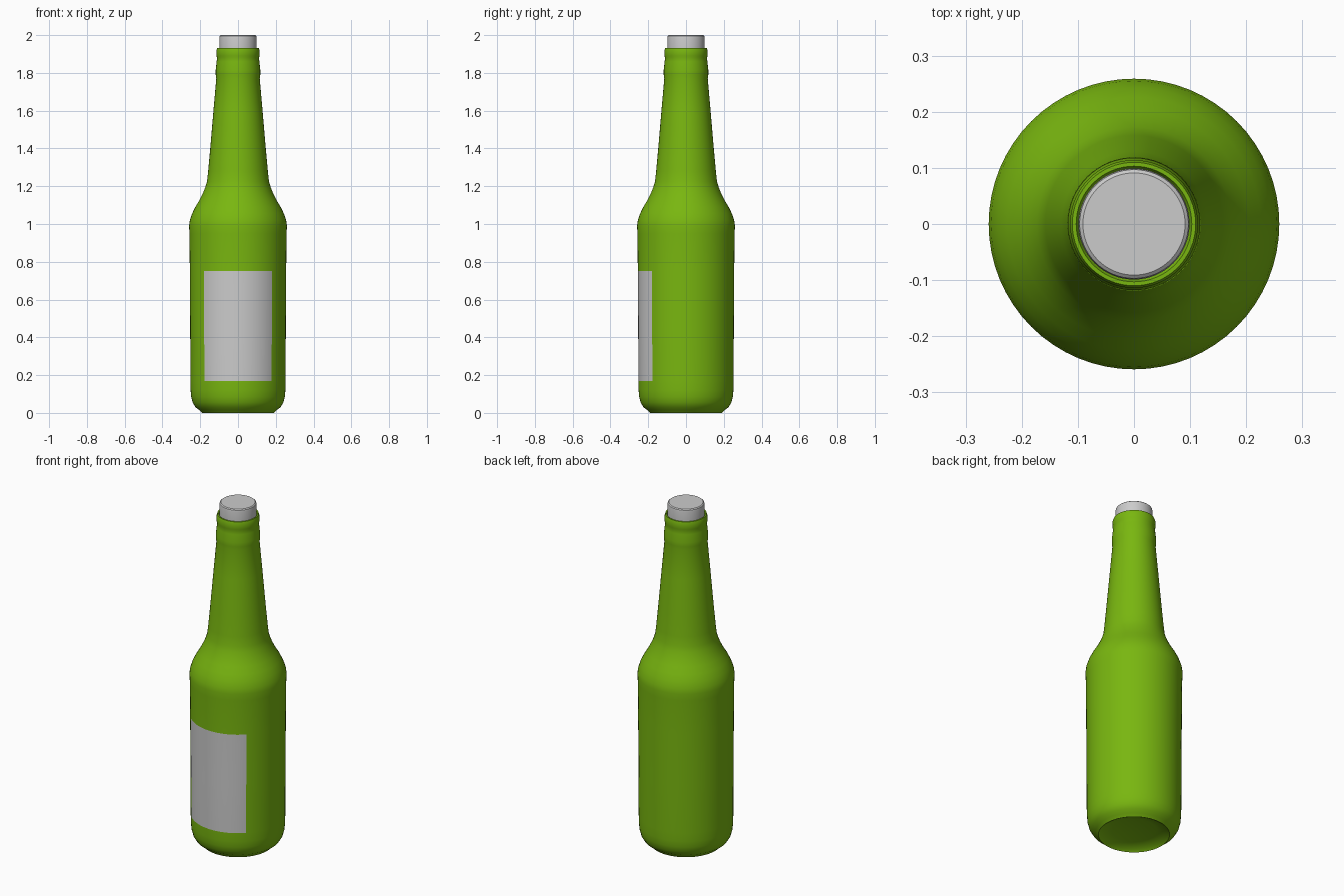
import bpy, bmesh, math

if "Cube" in bpy.data.objects:
    bpy.data.objects.remove(bpy.data.objects["Cube"])

SEGMENTS = 64


def material(name, color):
    m = bpy.data.materials.new(name)
    m.diffuse_color = (*color, 1)
    m.use_nodes = True
    m.node_tree.nodes["Principled BSDF"].inputs["Base Color"].default_value = m.diffuse_color
    return m


green = material("bottle green", (0.19, 0.47, 0.005))
grey = material("light grey", (0.6, 0.6, 0.6))


def lathe(name, profile, materials):
    """Spin a (radius, height) profile, closing ends that lie on the axis."""
    bm = bmesh.new()
    rings = []
    for r, z in profile:
        if r == 0:
            rings.append([bm.verts.new((0, 0, z))] * SEGMENTS)
        else:
            rings.append([bm.verts.new((r * math.cos(i * math.tau / SEGMENTS),
                                        r * math.sin(i * math.tau / SEGMENTS), z))
                          for i in range(SEGMENTS)])
    for low, high in zip(rings, rings[1:]):
        for i in range(SEGMENTS):
            j = (i + 1) % SEGMENTS
            corners = dict.fromkeys((low[i], low[j], high[j], high[i]))
            bm.faces.new(list(corners))
    bmesh.ops.recalc_face_normals(bm, faces=bm.faces)
    mesh = bpy.data.meshes.new(name)
    bm.to_mesh(mesh)
    bm.free()
    for m in materials:
        mesh.materials.append(m)
    obj = bpy.data.objects.new(name, mesh)
    bpy.context.collection.objects.link(obj)
    bpy.ops.object.select_all(action='DESELECT')
    obj.select_set(True)
    bpy.context.view_layer.objects.active = obj
    bpy.ops.object.shade_smooth_by_angle(angle=math.radians(35))
    return obj


# Bottle: recessed base, rounded heel, straight body, shoulder, neck, ringed lip
LABEL_LOW, LABEL_HIGH = 0.17, 0.75
bottle_profile = [
    (0, 0.03), (0.12, 0.025), (0.175, 0.012), (0.19, 0.0),
    (0.205, 0.015), (0.225, 0.03), (0.24, 0.055), (0.248, 0.085), (0.251, 0.12),
    (0.252, LABEL_LOW), (0.253, 0.45), (0.255, LABEL_HIGH), (0.257, 0.95),
    (0.259, 0.99), (0.255, 1.02), (0.243, 1.055), (0.226, 1.09),
    (0.205, 1.125), (0.187, 1.16), (0.173, 1.195), (0.164, 1.225),
    (0.158, 1.28), (0.147, 1.4), (0.13, 1.6), (0.115, 1.77),
    (0.118, 1.79), (0.118, 1.815), (0.113, 1.86), (0.111, 1.88),
    (0.114, 1.89), (0.114, 1.92), (0.110, 1.933), (0.103, 1.933), (0.097, 1.92), (0, 1.92)]
bottle = lathe("bottle", bottle_profile, [green, grey])

# Front label: the quarter of the body wall that faces forward
for face in bottle.data.polygons:
    c = face.center
    if LABEL_LOW < c.z < LABEL_HIGH and c.y < -abs(c.x):
        face.material_index = 1

# Cap: short cylinder with a softened top edge
lathe("cap", [(0, 1.921), (0.099, 1.921), (0.099, 1.985), (0.097, 1.995),
              (0.091, 2.0), (0, 2.0)], [grey])
